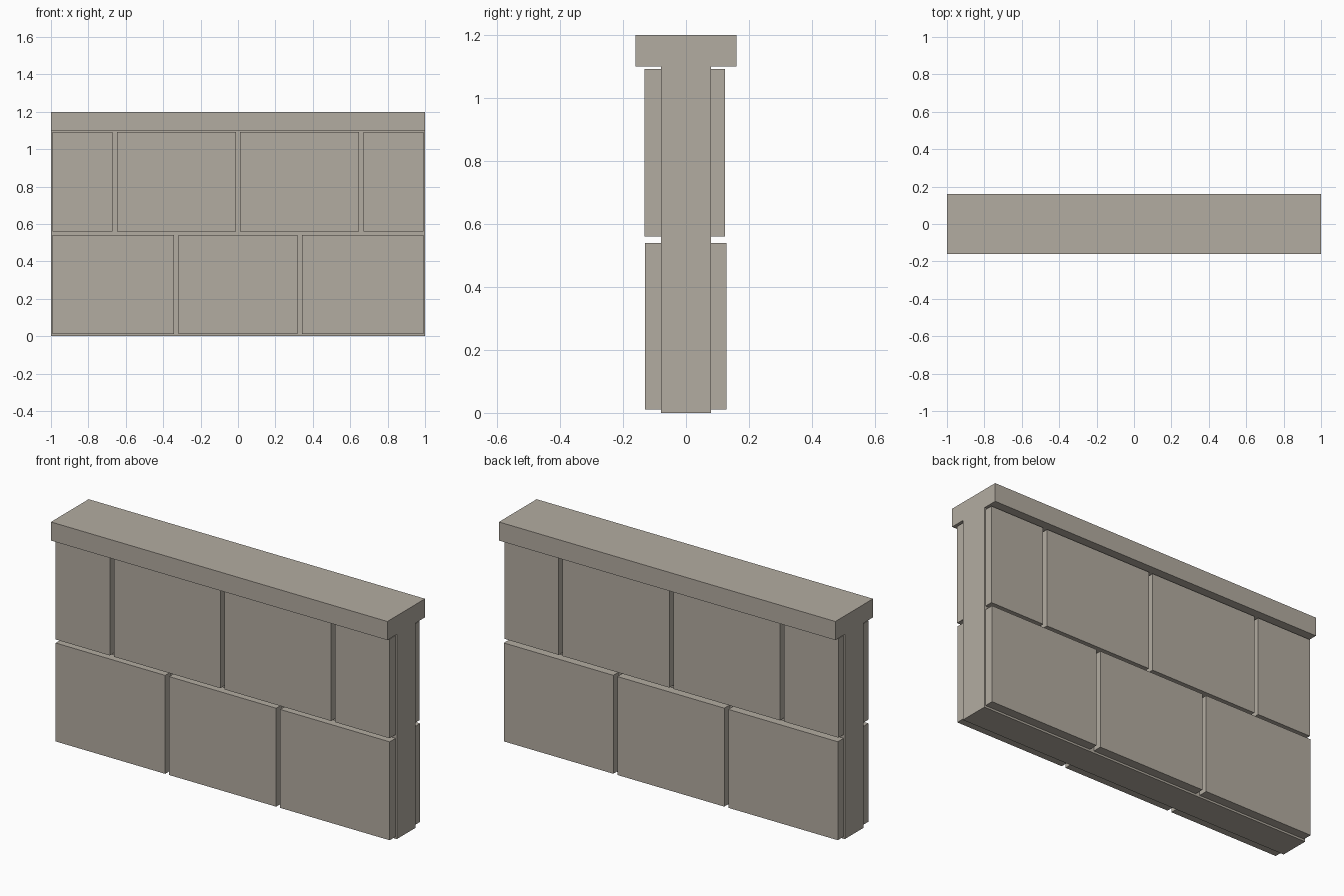
import bpy, bmesh

if "Cube" in bpy.data.objects:
    bpy.data.objects.remove(bpy.data.objects["Cube"])

# Warm grey stone
stone = bpy.data.materials.new("stone")
stone.diffuse_color = (0.45, 0.413, 0.355, 1)
stone.use_nodes = True
stone.node_tree.nodes["Principled BSDF"].inputs["Base Color"].default_value = stone.diffuse_color

def prism(name, profile, x0, x1):
    """Extrude a (y, z) profile along x."""
    bm = bmesh.new()
    face = bm.faces.new([bm.verts.new((x0, y, z)) for y, z in profile])
    ext = bmesh.ops.extrude_face_region(bm, geom=[face])
    moved = [g for g in ext["geom"] if isinstance(g, bmesh.types.BMVert)]
    bmesh.ops.translate(bm, verts=moved, vec=(x1 - x0, 0, 0))
    bmesh.ops.recalc_face_normals(bm, faces=bm.faces)
    mesh = bpy.data.meshes.new(name)
    bm.to_mesh(mesh)
    bm.free()
    mesh.materials.append(stone)
    obj = bpy.data.objects.new(name, mesh)
    bpy.context.collection.objects.link(obj)
    return obj

# Wall core and coping, one T-shaped section
half = [(0.08, 0), (0.08, 1.1), (0.16, 1.1), (0.16, 1.2)]
prism("wall_core", half + [(-y, z) for y, z in reversed(half)], -1, 1)

# Facing blocks: two staggered courses on both sides
GAP, END = 0.012, 0.993
courses = [
    ("lower", 0.011, 0.54, [-0.33, 0.33], 0.13, 0.129),
    ("upper", 0.56, 1.092, [-0.658, 0, 0.658], 0.132, 0.124),
]
for course, z0, z1, joints, front, back in courses:
    starts = [-END] + [j + GAP for j in joints]
    ends = [j - GAP for j in joints] + [END]
    for side, sign, depth in (("front", -1, front), ("back", 1, back)):
        a, b = sign * 0.07, sign * depth
        for i, (x0, x1) in enumerate(zip(starts, ends)):
            prism(f"{course}_{side}_block_{i + 1}",
                  [(a, z0), (b, z0), (b, z1), (a, z1)], x0, x1)
